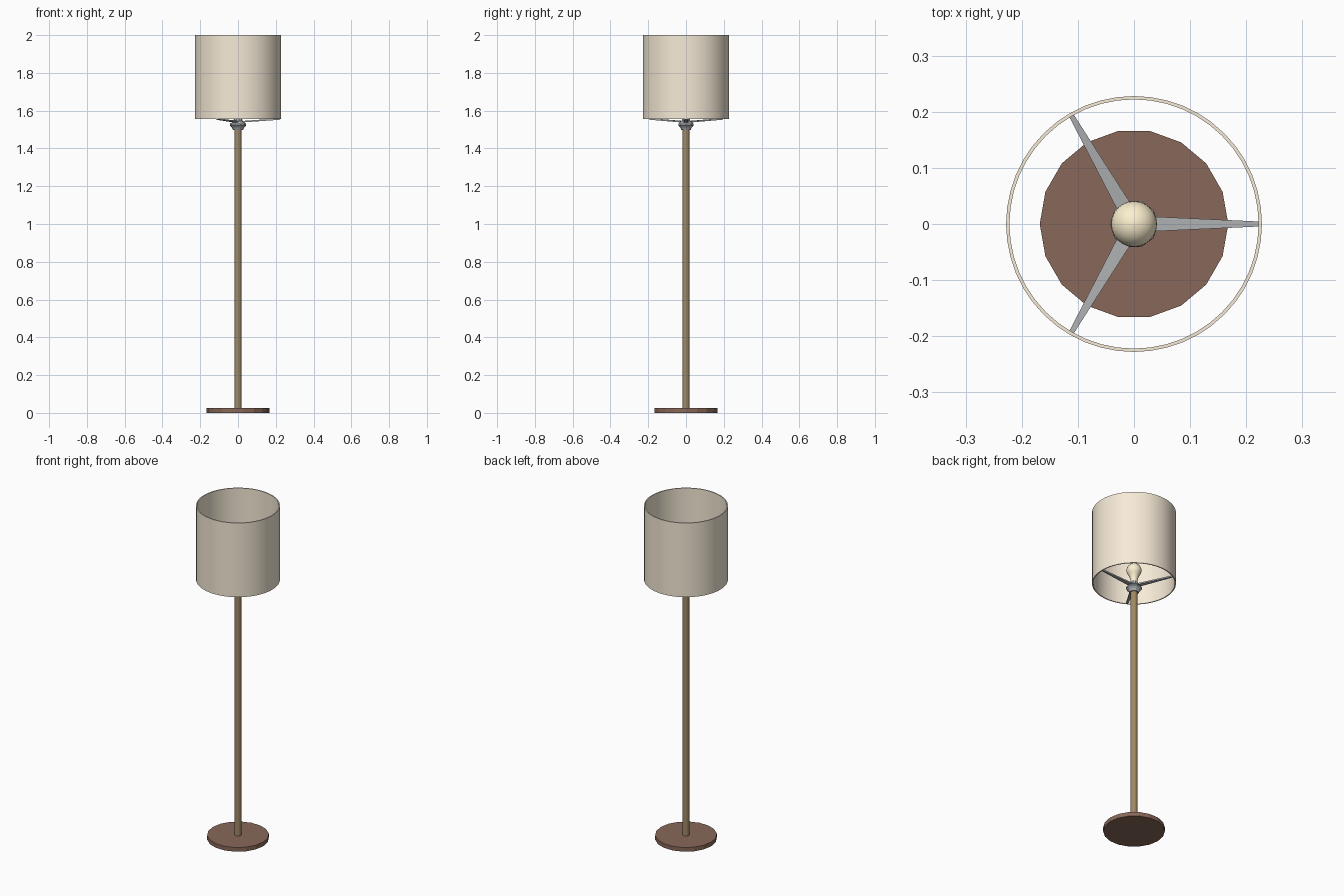
import bpy, math
from mathutils import Matrix

if "Cube" in bpy.data.objects:
    bpy.data.objects.remove(bpy.data.objects["Cube"])


def material(name, rgb):
    m = bpy.data.materials.new(name)
    m.diffuse_color = (*rgb, 1)
    m.use_nodes = True
    m.node_tree.nodes["Principled BSDF"].inputs["Base Color"].default_value = m.diffuse_color
    return m


def add_object(name, verts, faces, mat=None, smooth=None):
    mesh = bpy.data.meshes.new(name)
    mesh.from_pydata(verts, [], faces)
    ob = bpy.data.objects.new(name, mesh)
    bpy.context.collection.objects.link(ob)
    if mat:
        mesh.materials.append(mat)
    if smooth:
        bpy.ops.object.select_all(action='DESELECT')
        ob.select_set(True)
        bpy.context.view_layer.objects.active = ob
        bpy.ops.object.shade_smooth_by_angle(angle=math.radians(smooth))
    return ob


def lathe(name, profile, sides, mat=None, smooth=None, closed=False):
    """Spin an (r, z) profile, listed bottom to top on the outside, around z."""
    n = len(profile)
    verts = [(r * math.cos(2 * math.pi * s / sides), r * math.sin(2 * math.pi * s / sides), z)
             for s in range(sides) for r, z in profile]
    faces = []
    for s in range(sides):
        a, b = s * n, (s + 1) % sides * n
        for i in range(n if closed else n - 1):
            j = (i + 1) % n
            faces.append((a + i, b + i, b + j, a + j))
    if not closed:
        faces.append([s * n for s in reversed(range(sides))])
        faces.append([s * n + n - 1 for s in range(sides)])
    return add_object(name, verts, faces, mat, smooth)


dark_wood = material("dark_wood", (0.25, 0.14, 0.10))
wood = material("wood", (0.36, 0.25, 0.13))
fabric = material("fabric", (0.93, 0.83, 0.68))
glow = material("bulb_glass", (0.97, 0.87, 0.62))
metal = material("metal", (0.42, 0.43, 0.44))

# Base disc and pole
lathe("base", [(0.168, 0), (0.168, 0.025)], 18, dark_wood)
lathe("pole", [(0.019, 0.02), (0.019, 1.51)], 12, wood, 40)

# Socket on top of the pole
lathe("socket", [(0.026, 1.498), (0.032, 1.51), (0.043, 1.522), (0.043, 1.53),
                 (0.024, 1.545), (0.02, 1.565)], 10, metal)

# Bulb: narrow neck flowing into a sphere
R, CZ = 0.041, 1.637
bulb = [(0.018, 1.56), (0.02, 1.58), (0.026, 1.60)]
bulb += [(R * math.cos(math.radians(a)), CZ + R * math.sin(math.radians(a)))
         for a in range(-35, 90, 12)]
bulb.append((0.001, CZ + R))
lathe("bulb", bulb, 24, glow, 40)

# Three tapered arms holding the shade
for k in range(3):
    verts = [(x, y, z + t)
             for x, w, z in ((0.015, 0.014, 1.541), (0.222, 0.0045, 1.556))
             for y, t in ((-w, -0.004), (w, -0.004), (w, 0.004), (-w, 0.004))]
    faces = [(0, 3, 2, 1), (4, 5, 6, 7)]
    faces += [(i, (i + 1) % 4, (i + 1) % 4 + 4, i + 4) for i in range(4)]
    arm = add_object(f"shade_arm_{k + 1}", verts, faces, metal)
    arm.data.transform(Matrix.Rotation(k * math.tau / 3, 4, 'Z'))

# Open drum shade with a thin wall
lathe("shade", [(0.228, 1.555), (0.228, 2.0), (0.222, 2.0), (0.222, 1.555)],
      48, fabric, 30, closed=True)
